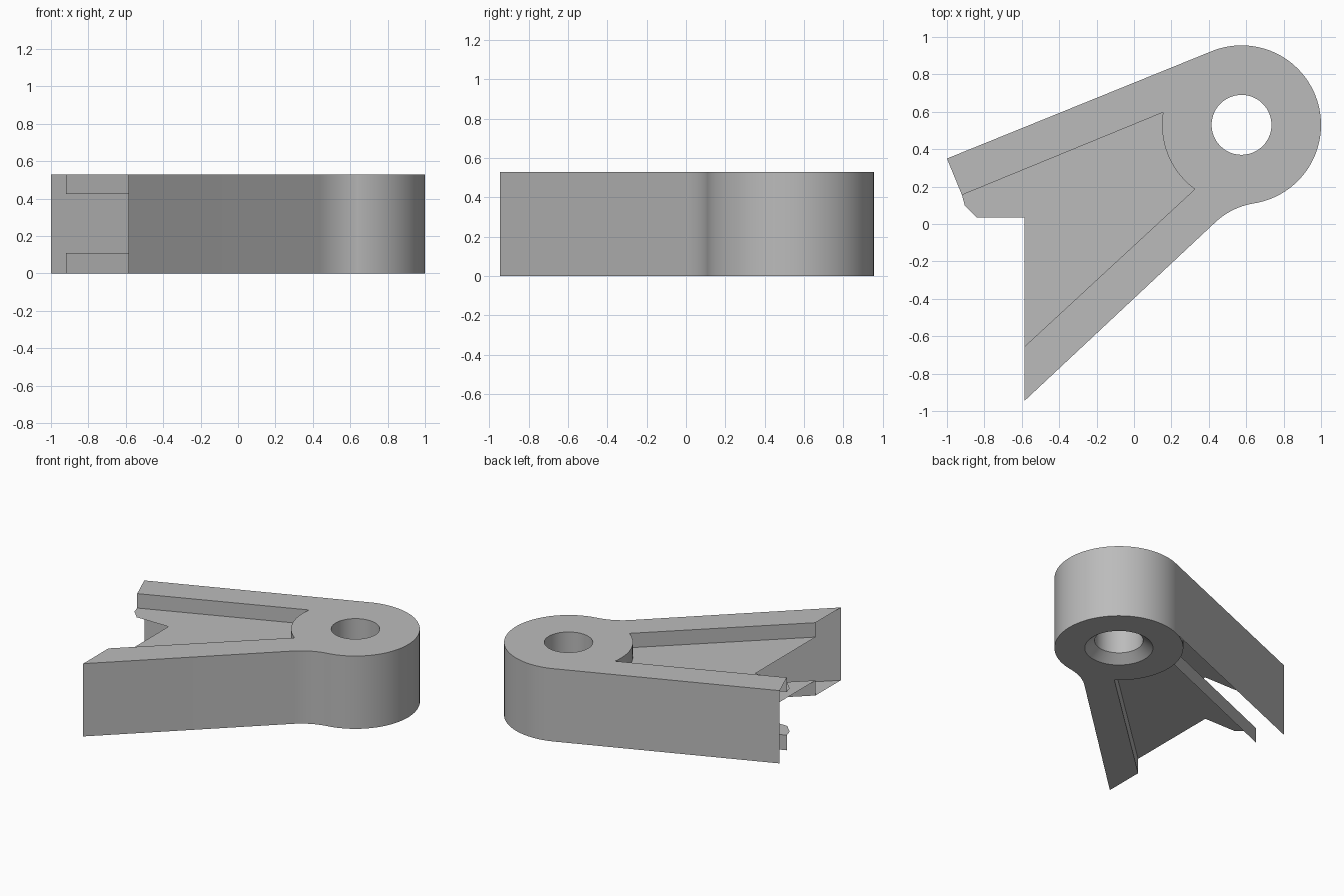
import bpy, bmesh, math
from mathutils import Vector

cube = bpy.data.objects.get("Cube")
if cube:
    bpy.data.objects.remove(cube)

# Key dimensions
H, LOW, HIGH = 0.53, 0.11, 0.425        # full height, lower and upper web levels
CENTRE, R = Vector((0.575, 0.53)), 0.425
HOLE, SINK, SINK_DEPTH = 0.16, 0.225, 0.055
STEP = 3                                # degrees per facet

grey = bpy.data.materials.new("plain_grey")
grey.use_nodes = True
grey.diffuse_color = (0.5, 0.5, 0.5, 1)
grey.node_tree.nodes["Principled BSDF"].inputs["Base Color"].default_value = (0.5, 0.5, 0.5, 1)


def arc(centre, radius, start, end):
    """Points from start to end angle, in degrees."""
    n = max(1, round(abs(end - start) / STEP))
    angles = [math.radians(start + (end - start) * i / n) for i in range(n + 1)]
    return [Vector((centre[0] + radius * math.cos(a), centre[1] + radius * math.sin(a)))
            for a in angles]


def add_wall(bm, path, z0, z1):
    """Upright sheet along a path, facing right of the travel direction."""
    rows = [[bm.verts.new((p[0], p[1], z)) for p in path] for z in (z0, z1)]
    for i in range(len(path) - 1):
        bm.faces.new((rows[0][i], rows[0][i + 1], rows[1][i + 1], rows[1][i]))


def add_plate(bm, outline, z, up):
    """Level sheet facing up or down."""
    face = bm.faces.new([bm.verts.new((p[0], p[1], z)) for p in outline])
    face.normal_update()
    if (face.normal.z > 0) != up:
        face.normal_flip()
    bmesh.ops.triangulate(bm, faces=[face])


def finish(name, bm):
    mesh = bpy.data.meshes.new(name)
    bm.to_mesh(mesh)
    bm.free()
    mesh.materials.append(grey)
    obj = bpy.data.objects.new(name, mesh)
    bpy.context.collection.objects.link(obj)
    bpy.ops.object.select_all(action='DESELECT')
    obj.select_set(True)
    bpy.context.view_layer.objects.active = obj
    bpy.ops.object.shade_smooth_by_angle(angle=math.radians(25))
    return obj


# Pivot boss: turned profile with a countersunk underside
bm = bmesh.new()
profile = [(HOLE, H), (HOLE, SINK_DEPTH), (SINK, 0), (R, 0), (R, H)]
rings = [[bm.verts.new((p.x, p.y, z)) for p in arc(CENTRE, r, 0, 360)[:-1]]
         for r, z in profile]
count = len(rings[0])
for k, ring in enumerate(rings):
    after = rings[(k + 1) % len(rings)]
    for i in range(count):
        j = (i + 1) % count
        bm.faces.new((ring[i], ring[j], after[j], after[i]))
bmesh.ops.recalc_face_normals(bm, faces=bm.faces)
finish("pivot_boss", bm)

# Plan outlines of the two arms
back_tip, back_inner = Vector((-1, 0.35)), Vector((-0.92, 0.155))
front_tip, front_inner = Vector((-0.585, -0.945)), Vector((-0.585, -0.655))
back_root = arc(CENTRE, R, 111, 171)
front_root = arc(CENTRE, R, 279, 234)
fillet = arc((0.702, -0.275), 0.39, 133, 99)

# Outer walls of the hollow arms
bm = bmesh.new()
add_wall(bm, [back_root[0], back_tip], 0, H)
finish("back_arm_wall", bm)
bm = bmesh.new()
add_wall(bm, [front_tip] + fillet + [front_root[0]], 0, H)
finish("front_arm_wall", bm)

# Rims along the arms: the back arm is open underneath
back_rim = [back_tip, back_inner] + back_root[::-1]
front_rim = [front_tip] + fillet + front_root + [front_inner]
bm = bmesh.new()
add_plate(bm, back_rim, H, True)
finish("back_arm_rim", bm)
bm = bmesh.new()
add_plate(bm, front_rim, H, True)
add_plate(bm, front_rim, 0, False)
finish("front_arm_rims", bm)

# Web sheets with their upright pocket edges, above and below
web = [back_inner, (-0.905, 0.1), (-0.84, 0.035), (-0.585, 0.035), front_inner]
web += arc(CENTRE, R, 234, 171)
for name, level, z0, z1, up in (("upper_web", HIGH, HIGH, H, True),
                                ("lower_web", LOW, 0, LOW, False)):
    bm = bmesh.new()
    add_plate(bm, web, level, up)
    add_wall(bm, [back_inner, back_root[-1]], z0, z1)
    add_wall(bm, [front_root[-1], front_inner], z0, z1)
    finish(name, bm)
